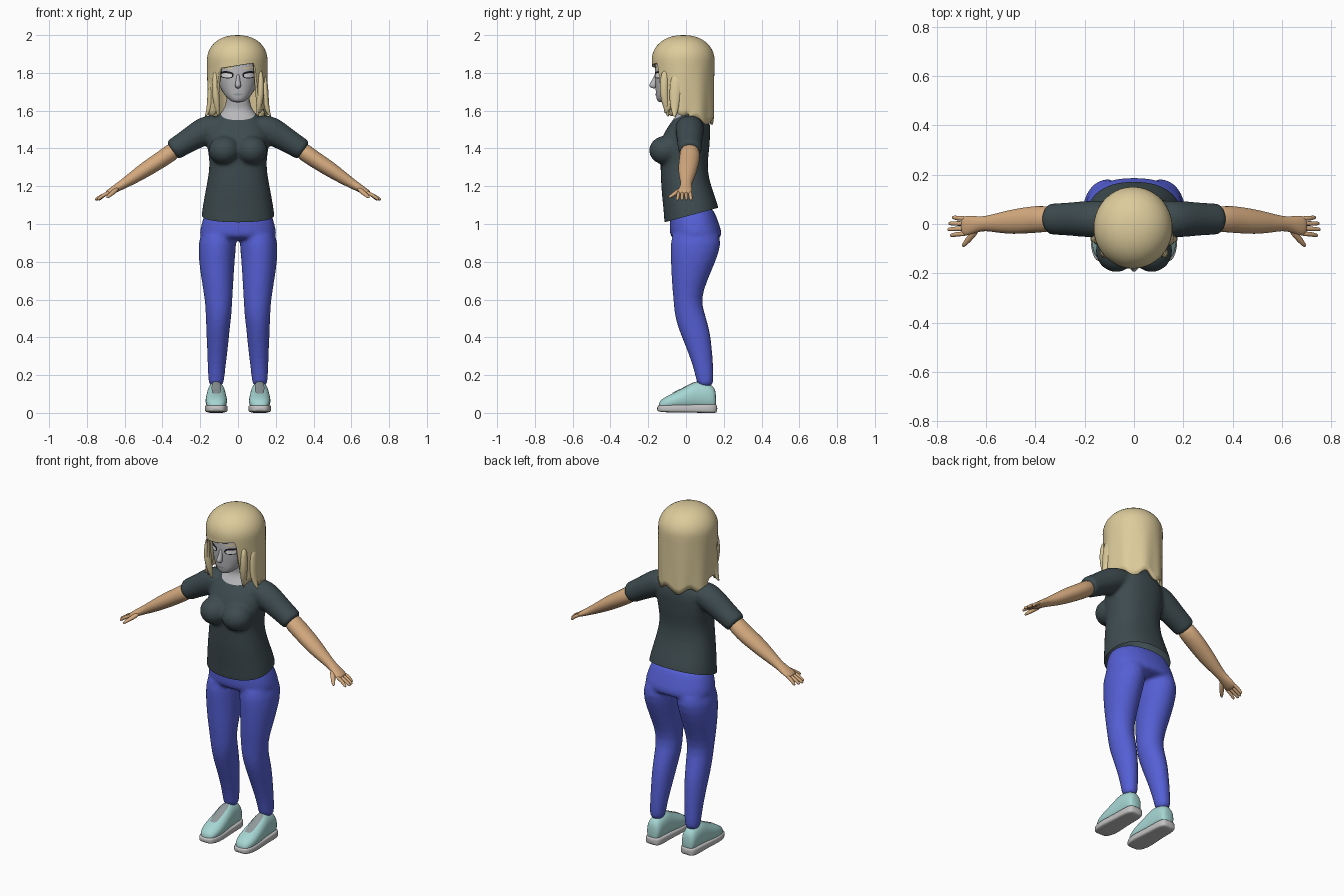
import bpy, bmesh
from math import sin, cos, pi, sqrt, radians
from mathutils import Vector
from mathutils.bvhtree import BVHTree

if "Cube" in bpy.data.objects:
    bpy.data.objects.remove(bpy.data.objects["Cube"])

X, Y, Z = Vector((1, 0, 0)), Vector((0, 1, 0)), Vector((0, 0, 1))


def material(name, *rgb):
    m = bpy.data.materials.new(name)
    m.use_nodes = True
    m.diffuse_color = (*rgb, 1)
    bsdf = m.node_tree.nodes["Principled BSDF"]
    bsdf.inputs["Base Color"].default_value = (*rgb, 1)
    bsdf.inputs["Roughness"].default_value = 0.8
    return m


TAN = material("tan skin", .66, .40, .21)
GREY = material("grey skin", .48, .48, .50)
BLOND = material("blond hair", .72, .60, .33)
SHIRT = material("dark slate cloth", .047, .07, .078)
DENIM = material("blue cloth", .09, .115, .66)
MINT = material("mint shoe", .38, .67, .65)
SOLE = material("pale sole", .55, .54, .54)
TONGUE = material("grey trim", .28, .32, .33)
WHITE = material("eye white", .85, .85, .87)
BLACK = material("black line", .01, .01, .012)


def loft(bm, rings, u=X, v=Y, n=24, power=2.0, sx=1):
    """Closed skin through rings of (x, y, z, half width, half depth)."""
    loops = []
    for x, y, z, a, b in rings:
        loop = []
        for i in range(n):
            c, s = cos(2 * pi * i / n), sin(2 * pi * i / n)
            c = abs(c) ** (2 / power) * (1 if c > 0 else -1)
            s = abs(s) ** (2 / power) * (1 if s > 0 else -1)
            p = Vector((x, y, z)) + u * (a * c) + v * (b * s)
            loop.append(bm.verts.new((p.x * sx, p.y, p.z)))
        loops.append(loop)
    for p, q in zip(loops, loops[1:]):
        for i in range(n):
            j = (i + 1) % n
            bm.faces.new((p[i], p[j], q[j], q[i]))
    bm.faces.new(loops[0])
    bm.faces.new(loops[-1])


def finish(name, bm, mats, subsurf=1, recalc=True):
    if recalc:
        bmesh.ops.recalc_face_normals(bm, faces=bm.faces[:])
    for f in bm.faces:
        f.smooth = True
    mesh = bpy.data.meshes.new(name)
    bm.to_mesh(mesh)
    bm.free()
    for m in mats:
        mesh.materials.append(m)
    ob = bpy.data.objects.new(name, mesh)
    bpy.context.collection.objects.link(ob)
    if subsurf:
        mod = ob.modifiers.new("Smooth", "SUBSURF")
        mod.levels = mod.render_levels = subsurf
    return ob


def fuse(bm, passes=7):
    """Melt overlapping lofts into one smooth skin and return it as a bmesh."""
    ob = finish("fuse_helper", bm, [], 1)
    mod = ob.modifiers.new("Fuse", "REMESH")
    mod.mode, mod.voxel_size = "VOXEL", .01
    mod = ob.modifiers.new("Relax", "SMOOTH")
    mod.iterations = passes
    out = bmesh.new()
    out.from_object(ob, bpy.context.evaluated_depsgraph_get())
    bpy.data.objects.remove(ob)
    return out


def plate(name, target, mat, cx, cy, w, h, ray, lift, power=2.0, tilt=0.0):
    """Thin painted detail laid on a target along a view ray (Y: front, -Z: top)."""
    tree = BVHTree.FromObject(target, bpy.context.evaluated_depsgraph_get())
    up = Z if ray == Y else Y
    bm = bmesh.new()

    def spot(a, b):
        p = X * (cx + a) + up * (cy + b + tilt * a) - ray * 3
        hit = tree.ray_cast(p, ray)[0]
        return bm.verts.new((hit if hit else p + ray * 3) - ray * lift)

    n = 28
    inner = [spot(0, 0)] * n
    for k in (1, 2, 3, 4):
        outer = []
        for i in range(n):
            c, s = cos(2 * pi * i / n), sin(2 * pi * i / n)
            r = k / 4 / (abs(c) ** power + abs(s) ** power) ** (1 / power)
            outer.append(spot(w * r * c, h * r * s))
        for i in range(n):
            j = (i + 1) % n
            quad = (inner[i], outer[i], outer[j]) if k == 1 else (inner[i], outer[i], outer[j], inner[j])
            bm.faces.new(quad)
        inner = outer
    return finish(name, bm, [mat], 0)


# Shirt and neck: torso, bust and sleeves fused, then cut at hem and neckline
bm = bmesh.new()
torso = [(.94, .04, .202, .155), (1.02, .035, .198, .15), (1.10, .025, .188, .148),
         (1.20, 0, .168, .133), (1.28, -.01, .154, .125), (1.34, -.01, .152, .127),
         (1.40, -.008, .163, .133), (1.46, -.002, .168, .13), (1.52, .02, .152, .113),
         (1.57, .028, .112, .085), (1.60, .028, .078, .064), (1.64, .015, .063, .06),
         (1.72, 0, .06, .06)]
loft(bm, [(0, y, z, a, b) for z, y, a, b in torso], power=2.3)
tilted = Vector((.55, 0, .83))
for s in (1, -1):
    loft(bm, [(.06, .02, 1.53, .07, .06), (.14, .02, 1.513, .077, .076),
              (.20, .02, 1.48, .074, .074), (.27, .02, 1.437, .067, .063),
              (.335, .02, 1.397, .064, .059), (.352, .02, 1.386, .063, .058)], Y, tilted, sx=s)
    bust = [(.072, -.108, 1.39 - .078 * cos(t), .086 * sin(t), .09 * sin(t))
            for t in [radians(d) for d in range(10, 180, 20)]]
    loft(bm, bust, sx=s)
bm = fuse(bm)
hem_at, hem_dir = Vector((0, -.11, 1.01)), Vector((0, -.27, 1))
neck_at, neck_dir = Vector((0, -.09, 1.54)), Vector((0, -.5, 1))
bmesh.ops.bisect_plane(bm, geom=bm.verts[:] + bm.edges[:] + bm.faces[:],
                       plane_co=hem_at, plane_no=hem_dir, clear_inner=True)
bmesh.ops.bisect_plane(bm, geom=bm.verts[:] + bm.edges[:] + bm.faces[:],
                       plane_co=neck_at, plane_no=neck_dir)
for f in bm.faces:
    c = f.calc_center_median()
    f.material_index = int((c - neck_at).dot(neck_dir) > 0 and abs(c.x) < .12)
finish("shirt_and_neck", bm, [SHIRT, GREY], 0, recalc=False)

# Trousers: pelvis and two legs fused
bm = bmesh.new()
pelvis = [(1.10, .03, .155, .11), (1.04, .038, .183, .123), (.99, .046, .198, .134),
          (.95, .053, .205, .14), (.91, .053, .2, .13)]
loft(bm, [(0, y, z, a, b) for z, y, a, b in pelvis], power=2.3)
leg = [(.98, .10, .05, .09, .12), (.90, .11, .054, .103, .139), (.80, .113, .038, .095, .119),
       (.70, .108, .018, .085, .095), (.60, .103, .005, .073, .072), (.52, .102, .02, .069, .082),
       (.45, .106, .04, .063, .082), (.40, .107, .055, .06, .077), (.30, .11, .08, .052, .062),
       (.20, .115, .099, .044, .048), (.13, .116, .103, .041, .045)]
for s in (1, -1):
    loft(bm, [(x, y, z, a, b) for z, x, y, a, b in leg], sx=s)
finish("trousers", fuse(bm), [DENIM], 0, recalc=False)

for s, side in ((1, "left"), (-1, "right")):
    # Arm with palm, fingers and thumb
    bm = bmesh.new()
    loft(bm, [(.31, .02, 1.41, .053, .05), (.40, .02, 1.345, .055, .044),
              (.46, .012, 1.308, .053, .043), (.52, .007, 1.268, .047, .038),
              (.58, .003, 1.229, .034, .03), (.62, .001, 1.204, .028, .024),
              (.655, -.004, 1.183, .038, .02), (.685, -.008, 1.166, .041, .016),
              (.70, -.008, 1.158, .036, .01)], Y, Vector((.5, 0, .86)), sx=s)
    for k, reach in enumerate((.738, .752, .757, .746)):
        y = .023 - .021 * k
        loft(bm, [(.675, y, 1.17, .01, .011), (.715, y, 1.152, .01, .01),
                  (reach - .008, y * 1.15, 1.133, .009, .009), (reach, y * 1.15, 1.128, .005, .005)],
             Y, Vector((.45, 0, .89)), 10, sx=s)
    loft(bm, [(.635, -.015, 1.19, .017, .016), (.662, -.052, 1.167, .014, .014),
              (.685, -.079, 1.148, .011, .011), (.696, -.093, 1.14, .005, .006)],
         Vector((.8, .6, 0)), Z, 10, sx=s)
    finish(side + "_arm", bm, [TAN])

    # Shoe upper, sole and tongue
    bm = bmesh.new()
    upper = [(-.146, .05, .022), (-.13, .074, .045), (-.08, .1, .059), (-.02, .127, .056),
             (.035, .158, .051), (.06, .166, .049), (.10, .16, .047), (.145, .146, .043), (.16, .11, .03)]
    loft(bm, [(.115, y, .015 + (t - .015) / 2, w, (t - .015) / 2) for y, t, w in upper], X, Z, power=2.2, sx=s)
    shoe = finish(side + "_shoe", bm, [MINT])
    bm = bmesh.new()
    base = [(-.154, .03, .012), (-.14, .047, .018), (-.09, .063, .021), (-.03, .06, .021),
            (.05, .053, .022), (.12, .054, .024), (.155, .045, .024), (.166, .03, .018)]
    loft(bm, [(.115, y, .023, w, h) for y, w, h in base], X, Z, power=4.5, sx=s)
    finish(side + "_sole", bm, [SOLE])
    plate(side + "_shoe_tongue", shoe, TONGUE, s * .115, -.01, .024, .068, -Z, .004, 4)

# Head with nose
bm = bmesh.new()
skull = [(1.643, -.118, .022, .025), (1.655, -.105, .045, .05), (1.68, -.078, .071, .082),
         (1.71, -.055, .09, .106), (1.75, -.036, .105, .129), (1.80, -.025, .113, .14),
         (1.87, -.02, .115, .145), (1.93, -.02, .095, .12), (1.965, -.02, .05, .06)]
loft(bm, [(0, y, z, a, b) for z, y, a, b in skull], power=2.2)
head = finish("head", bm, [GREY])
bm = bmesh.new()
loft(bm, [(0, -.153, 1.80, .007, .01), (0, -.162, 1.77, .01, .014), (0, -.173, 1.743, .015, .02),
          (0, -.176, 1.73, .018, .021), (0, -.168, 1.717, .01, .012)], n=12)
finish("nose", bm, [GREY])

# Eyes, brows and mouth
for s, side in ((1, "left"), (-1, "right")):
    plate(side + "_eye_outline", head, BLACK, s * .06, 1.79, .037, .019, Y, .002, 2.4, s * .06)
    plate(side + "_eye", head, WHITE, s * .06, 1.787, .029, .0115, Y, .004, 2.4, s * .06)
    plate(side + "_brow", head, BLOND, s * .06, 1.827, .034, .005, Y, .003, 2, s * .1)
plate("mouth", head, TONGUE, 0, 1.686, .026, .005, Y, .002)

# Hair: a shell of columns from the crown, short over the face and long elsewhere
COLS, CAP, DROP, EYE = 108, 10, 10, 1.87
bm = bmesh.new()
crown = bm.verts.new((0, -.015, 2))
columns = []
for i in range(COLS):
    phi = 2 * pi * i / COLS - pi
    x, y = sin(phi), -cos(phi)
    edge = min(1, max(0, (abs(phi) - .62) / .2))
    bottom = 1.59 + .018 * sin(7 * phi) - .045 * (abs(phi) > 1.8)
    low = (1.838 + .16 * x * .155) * (1 - edge) + bottom * edge
    column = []
    for k in range(1, CAP + DROP + 1):
        if k <= CAP:
            a = pi / 2 * k / CAP
            z, r, t = EYE + .13 * cos(a), sin(a) ** .9, 0
        else:
            t = (k - CAP) / DROP
            z, r = EYE + (low - EYE) * t, 1
        d = max(0, EYE - z) / .3
        r *= 1 + d * (.02 * sin(9 * phi + 1) - .015)
        front = 1 - .22 * d * max(0, -y) * edge
        column.append(bm.verts.new((.16 * r * x - .004, .166 * r * y * front - .015, z)))
    columns.append(column)
for i, p in enumerate(columns):
    q = columns[(i + 1) % COLS]
    bm.faces.new((crown, p[0], q[0]))
    for k in range(CAP + DROP - 1):
        bm.faces.new((p[k], p[k + 1], q[k + 1], q[k]))
bmesh.ops.recalc_face_normals(bm, faces=bm.faces[:])
if sum(f.normal.dot(f.calc_center_median() - Vector((0, 0, 1.8))) for f in bm.faces) < 0:
    bmesh.ops.reverse_faces(bm, faces=bm.faces[:])
hair = finish("hair", bm, [BLOND], 0, recalc=False)
mod = hair.modifiers.new("Thickness", "SOLIDIFY")
mod.thickness, mod.offset = .014, -1

# Loose locks framing the face
bm = bmesh.new()
for s in (1, -1):
    loft(bm, [(.118, -.11, 1.82, .012, .02), (.122, -.118, 1.73, .02, .024),
              (.115, -.112, 1.65, .02, .022), (.108, -.1, 1.60, .012, .014),
              (.104, -.095, 1.565, .003, .004)], n=12, sx=s)
    loft(bm, [(.14, -.05, 1.80, .012, .03), (.145, -.055, 1.70, .018, .035),
              (.146, -.06, 1.64, .018, .028), (.158, -.06, 1.59, .012, .016),
              (.175, -.062, 1.565, .003, .004)], n=12, sx=s)
finish("hair_locks", bm, [BLOND])
